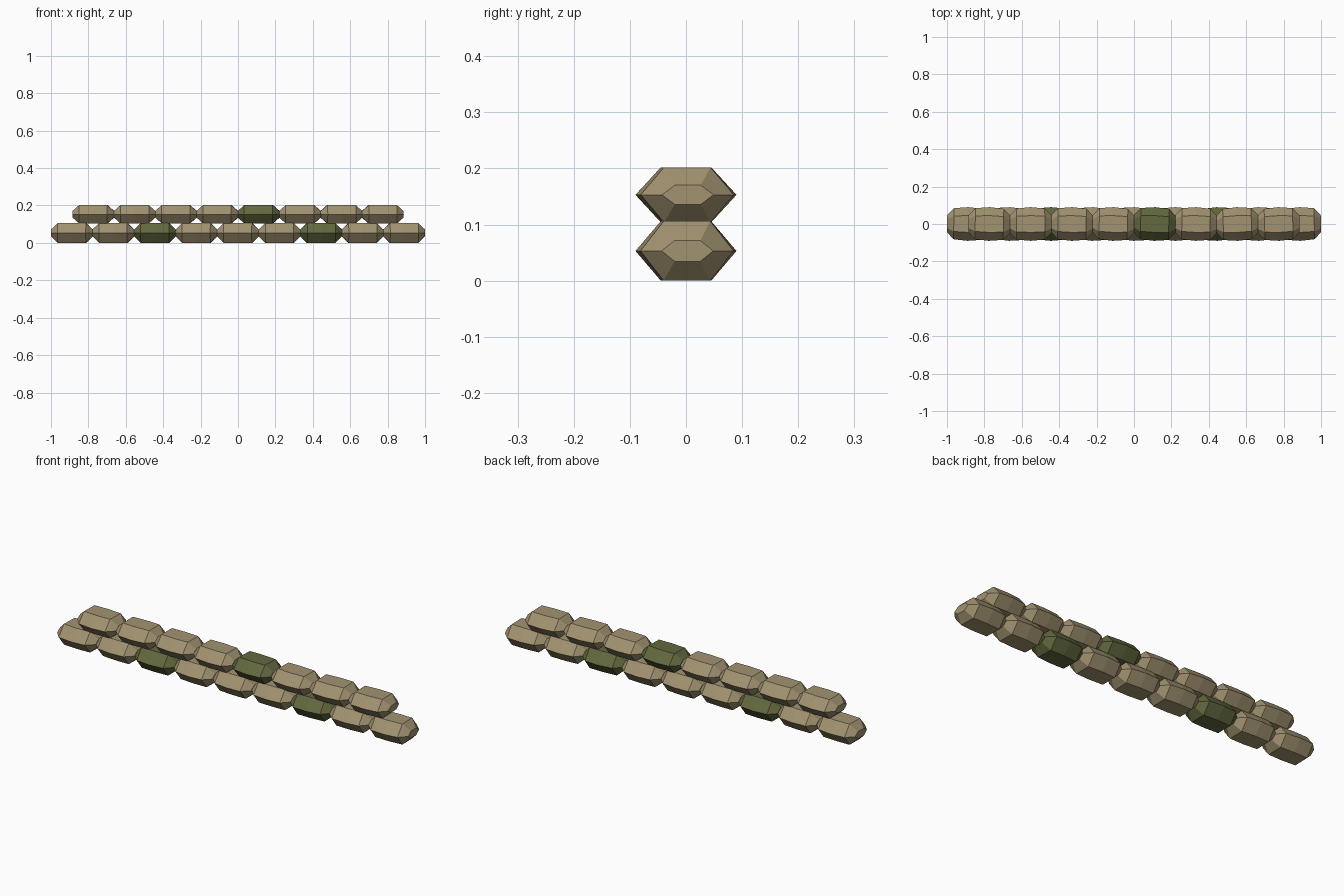
import bpy, bmesh, math, random

random.seed(4)
if "Cube" in bpy.data.objects:
    bpy.data.objects.remove(bpy.data.objects["Cube"], do_unlink=True)


def material(name, rgb):
    m = bpy.data.materials.new(name)
    m.use_nodes = True
    m.diffuse_color = (*rgb, 1)
    m.node_tree.nodes["Principled BSDF"].inputs["Base Color"].default_value = (*rgb, 1)
    return m


TAN = material("tan canvas", (0.36, 0.29, 0.165))
GREEN = material("olive canvas", (0.125, 0.14, 0.05))


# Hexagonal bag with pinched ends and a slightly fuller middle
def bag(name, x, z, height, mat, yaw):
    half = 0.1115
    rings = [(-half, 0.046, 0.35), (-half + 0.036, 0.083, 1), (0, 0.09, 1),
             (half - 0.036, 0.083, 1), (half, 0.046, 0.35)]
    bm = bmesh.new()
    loops = []
    for px, w, k in rings:
        h = height / 2 * k
        section = [(w, 0), (w / 2, h), (-w / 2, h), (-w, 0), (-w / 2, -h), (w / 2, -h)]
        loops.append([bm.verts.new((px, y, pz)) for y, pz in section])
    for a, b in zip(loops, loops[1:]):
        for i in range(6):
            j = (i + 1) % 6
            bm.faces.new((a[i], a[j], b[j], b[i]))
    bm.faces.new(loops[0])
    bm.faces.new(loops[-1])
    bmesh.ops.recalc_face_normals(bm, faces=bm.faces)
    mesh = bpy.data.meshes.new(name)
    bm.to_mesh(mesh)
    bm.free()
    mesh.materials.append(mat)
    ob = bpy.data.objects.new(name, mesh)
    ob.location = (x, 0, z)
    ob.rotation_euler.z = yaw
    bpy.context.collection.objects.link(ob)


# Two staggered courses: count, centre height, bag height, green bags
for course, count, z, height, green in (("lower", 9, 0.053, 0.106, (2, 6)),
                                        ("upper", 8, 0.153, 0.098, (4,))):
    pitch = 0.222 if course == "lower" else 0.221
    for i in range(count):
        x = (i - (count - 1) / 2) * pitch
        yaw = math.radians(random.uniform(-2.5, 2.5))
        bag(f"{course}_bag_{i + 1}", x, z, height, GREEN if i in green else TAN, yaw)
